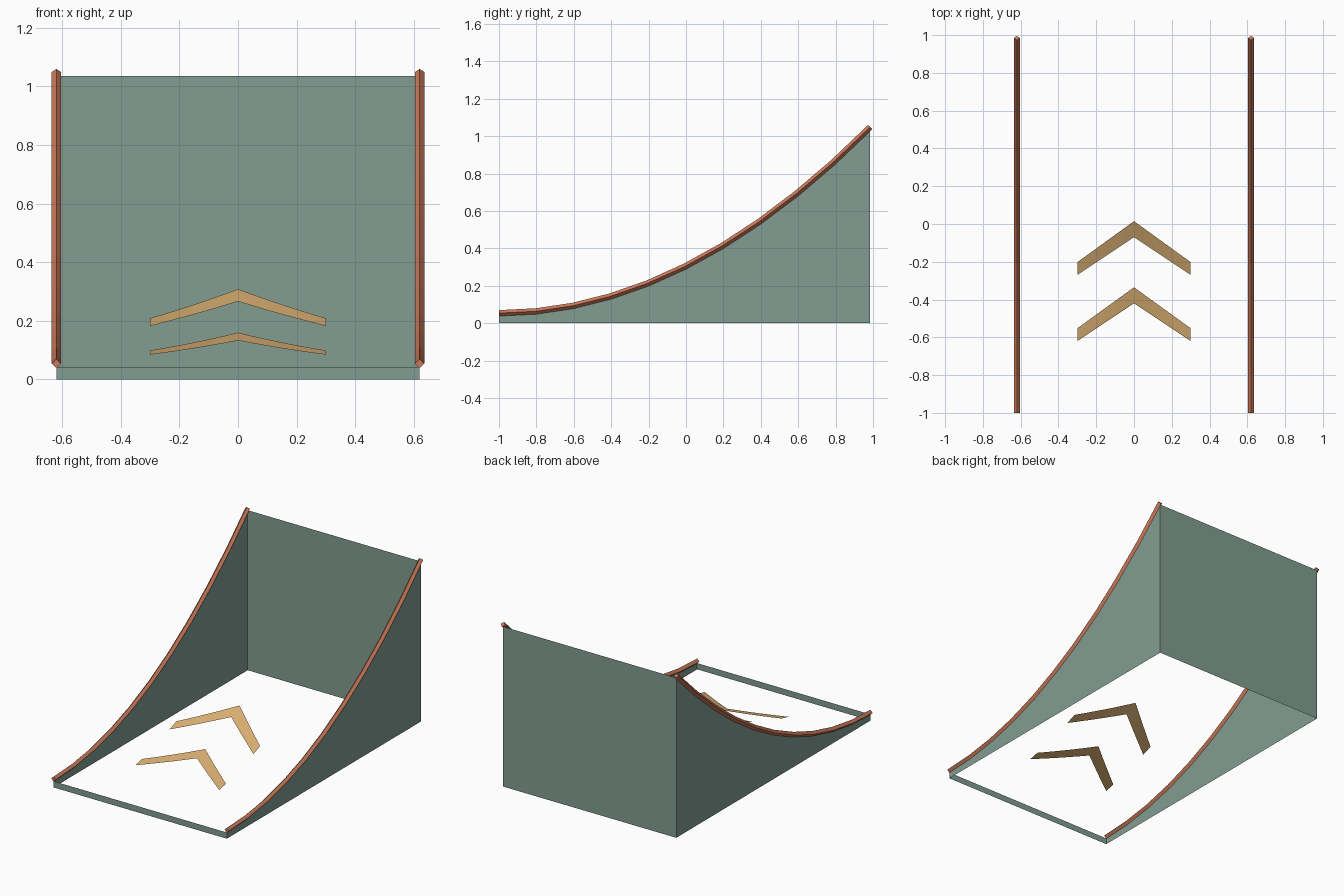
import bpy
import bmesh
from mathutils import Vector

if "Cube" in bpy.data.objects:
    bpy.data.objects.remove(bpy.data.objects["Cube"], do_unlink=True)

FRONT, BACK = -1.0, 0.985
HALF_WIDTH = 0.62
LIP, RISE = 0.04, 0.995
STEPS = 10
RAIL_RADIUS = 0.016


def height(y):
    t = (y - FRONT) / (BACK - FRONT)
    return LIP + RISE * t * t


def slope(y):
    return 2 * RISE * (y - FRONT) / (BACK - FRONT) ** 2


def material(name, color):
    mat = bpy.data.materials.new(name)
    mat.use_nodes = True
    mat.diffuse_color = (*color, 1)
    mat.node_tree.nodes["Principled BSDF"].inputs["Base Color"].default_value = (*color, 1)
    return mat


def make_object(name, bm, mat, closed=False):
    if closed:
        bmesh.ops.recalc_face_normals(bm, faces=bm.faces)
    mesh = bpy.data.meshes.new(name)
    bm.to_mesh(mesh)
    bm.free()
    mesh.materials.append(mat)
    obj = bpy.data.objects.new(name, mesh)
    bpy.context.collection.objects.link(obj)
    return obj


def panel(name, points, mat):
    bm = bmesh.new()
    bm.faces.new([bm.verts.new(p) for p in points])
    return make_object(name, bm, mat)


green = material("grey green", (0.223, 0.337, 0.287))
copper = material("copper", (0.584, 0.191, 0.102))
tan = material("tan", (0.708, 0.434, 0.171))

stations = [FRONT + (BACK - FRONT) * i / STEPS for i in range(STEPS + 1)]

# Curved side walls
for side, label in ((1, "left"), (-1, "right")):
    x = side * HALF_WIDTH
    outline = [(x, y, height(y)) for y in reversed(stations)]
    outline += [(x, FRONT, 0), (x, BACK, 0)]
    if side < 0:
        outline.reverse()
    panel(label + "_wall", outline, green)

# Back wall and low front lip
for name, y, facing in (("back_wall", BACK, 1), ("front_lip", FRONT, -1)):
    x = -facing * HALF_WIDTH
    panel(name, [(x, y, 0), (x, y, height(y)), (-x, y, height(y)), (-x, y, 0)], green)

# Diamond-section rails along the wall tops
for side, label in ((1, "left"), (-1, "right")):
    bm = bmesh.new()
    rings = []
    for y in stations:
        center = Vector((side * HALF_WIDTH, y, height(y) + 0.014))
        across = Vector((RAIL_RADIUS, 0, 0))
        up = Vector((0, -slope(y), 1)).normalized() * RAIL_RADIUS
        rings.append([bm.verts.new(center + d) for d in (across, up, -across, -up)])
    for a, b in zip(rings, rings[1:]):
        for i in range(4):
            j = (i + 1) % 4
            bm.faces.new((a[i], a[j], b[j], b[i]))
    bm.faces.new(rings[0])
    bm.faces.new(rings[-1])
    make_object(label + "_rail", bm, copper, closed=True)

# Thin chevrons following the ramp curve
ARM, COLUMNS = 0.3, 6
for label, tip in (("lower", -0.335), ("upper", 0.015)):
    bm = bmesh.new()
    pairs = []
    for i in range(-COLUMNS, COLUMNS + 1):
        f = abs(i) / COLUMNS
        outer = tip - 0.217 * f
        inner = tip - 0.085 - 0.2 * f
        pairs.append([bm.verts.new((ARM * i / COLUMNS, y, height(y) + 0.008))
                      for y in (inner, outer)])
    for a, b in zip(pairs, pairs[1:]):
        bm.faces.new((a[0], b[0], b[1], a[1]))
    make_object(label + "_chevron", bm, tan)
